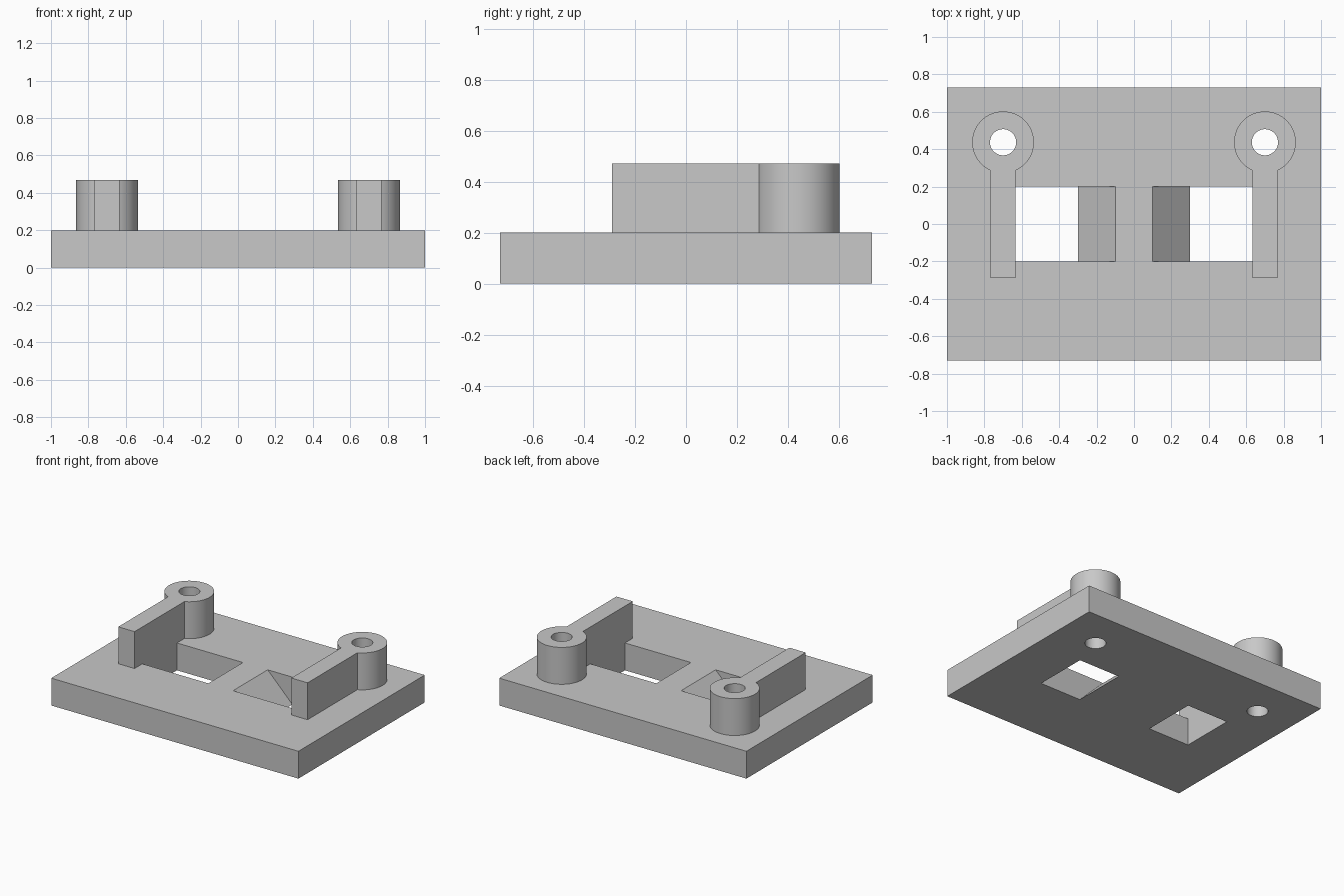
import bpy, bmesh, math
from mathutils import Vector

cube = bpy.data.objects.get("Cube")
if cube:
    bpy.data.objects.remove(cube, do_unlink=True)

GREY = bpy.data.materials.new("plain grey")
GREY.use_nodes = True
GREY.diffuse_color = (0.58, 0.58, 0.58, 1)
GREY.node_tree.nodes["Principled BSDF"].inputs["Base Color"].default_value = (0.58, 0.58, 0.58, 1)

PLATE_TOP, POST_TOP = 0.2, 0.47
BOSS_X, BOSS_Y, BOSS_R, HOLE_R = 0.7, 0.437, 0.165, 0.07
RAIL_HALF, RAIL_FRONT = 0.066, -0.29


def prism(name, outline, sweep):
    """Solid made by sweeping a flat outline along a vector."""
    bm = bmesh.new()
    face = bm.faces.new([bm.verts.new(p) for p in outline])
    swept = bmesh.ops.extrude_face_region(bm, geom=[face])["geom"]
    verts = [g for g in swept if isinstance(g, bmesh.types.BMVert)]
    bmesh.ops.translate(bm, verts=verts, vec=Vector(sweep))
    bmesh.ops.recalc_face_normals(bm, faces=bm.faces)
    mesh = bpy.data.meshes.new(name)
    bm.to_mesh(mesh)
    bm.free()
    mesh.materials.append(GREY)
    obj = bpy.data.objects.new(name, mesh)
    bpy.context.collection.objects.link(obj)
    return obj


def arc(x, y, r, start, end, z, count):
    return [(x + r * math.cos(start + (end - start) * i / count),
             y + r * math.sin(start + (end - start) * i / count), z)
            for i in range(count + 1)]


def activate(obj):
    bpy.ops.object.select_all(action='DESELECT')
    obj.select_set(True)
    bpy.context.view_layer.objects.active = obj


def cut(obj, cutter):
    activate(obj)
    mod = obj.modifiers.new("cut", 'BOOLEAN')
    mod.operation, mod.solver, mod.object = 'DIFFERENCE', 'EXACT', cutter
    bpy.ops.object.modifier_apply(modifier=mod.name)


# Base plate
plate = prism("base_plate", [(-1, -0.73, 0), (1, -0.73, 0), (1, 0.73, 0), (-1, 0.73, 0)],
              (0, 0, PLATE_TOP))

for side, label in ((-1, "right"), (1, "left")):
    x = side * BOSS_X

    # Keyhole-shaped post: round boss with a straight rail running forward
    gap = math.asin(RAIL_HALF / BOSS_R)
    outline = arc(x, BOSS_Y, BOSS_R, -math.pi / 2 + gap, 1.5 * math.pi - gap, PLATE_TOP, 64)
    outline += [(x - RAIL_HALF, RAIL_FRONT, PLATE_TOP), (x + RAIL_HALF, RAIL_FRONT, PLATE_TOP)]
    post = prism(label + "_rail_and_boss", outline, (0, 0, POST_TOP - PLATE_TOP))

    # Screw hole through boss and plate
    hole = prism("hole_cutter", arc(x, BOSS_Y, HOLE_R, 0, 2 * math.pi, -0.1, 48)[:-1], (0, 0, 0.7))
    cut(post, hole)
    cut(plate, hole)

    # Slot with a ramped inner end, carried past both plate faces
    outer = BOSS_X - RAIL_HALF
    section = [(0.0, 0.3), (0.4, -0.1), (outer, -0.1), (outer, 0.3)]
    slot = prism("slot_cutter", [(side * a, -0.2, z) for a, z in section], (0, 0.4, 0))
    cut(plate, slot)

    for cutter in (hole, slot):
        bpy.data.objects.remove(cutter, do_unlink=True)
    activate(post)
    bpy.ops.object.shade_smooth_by_angle(angle=math.radians(30))

activate(plate)
bpy.ops.object.shade_smooth_by_angle(angle=math.radians(30))
